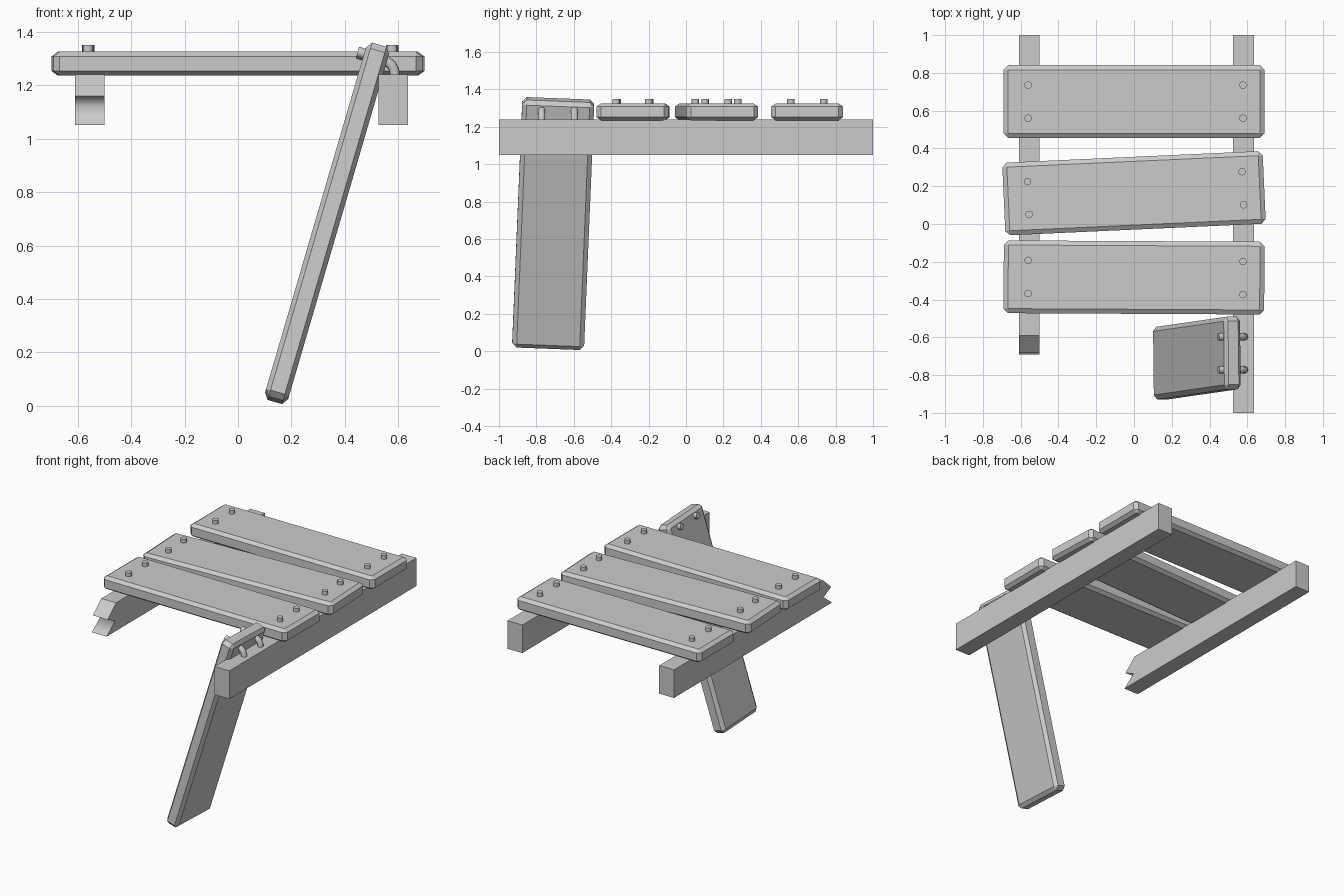
import bpy, bmesh
from math import radians
from mathutils import Matrix, Vector

if "Cube" in bpy.data.objects:
    bpy.data.objects.remove(bpy.data.objects["Cube"])


def add_object(name, bm, matrix=Matrix()):
    bmesh.ops.recalc_face_normals(bm, faces=bm.faces)
    mesh = bpy.data.meshes.new(name)
    bm.to_mesh(mesh)
    bm.free()
    obj = bpy.data.objects.new(name, mesh)
    bpy.context.collection.objects.link(obj)
    obj.matrix_world = matrix
    return obj


def rail(name, x0, x1, profile):
    """Extrude a (y, z) side profile from x0 to x1."""
    bm = bmesh.new()
    face = bm.faces.new([bm.verts.new((x0, y, z)) for y, z in profile])
    geo = bmesh.ops.extrude_face_region(bm, geom=[face])["geom"]
    bmesh.ops.translate(bm, vec=(x1 - x0, 0, 0),
                        verts=[v for v in geo if isinstance(v, bmesh.types.BMVert)])
    return add_object(name, bm)


def plank(name, matrix):
    """Chamfered board; the chamfer is a little flatter in z."""
    squash = 1.4
    bm = bmesh.new()
    bmesh.ops.create_cube(bm, size=1)
    bmesh.ops.scale(bm, vec=(1.38, 0.385, 0.09 * squash), verts=bm.verts)
    bmesh.ops.bevel(bm, geom=bm.edges[:], offset=0.024, segments=1, affect='EDGES')
    bmesh.ops.scale(bm, vec=(1, 1, 1 / squash), verts=bm.verts)
    return add_object(name, bm, matrix)


def bolt(name, matrix, x, y):
    """Short round peg poking out of a board's upper face."""
    bm = bmesh.new()
    bmesh.ops.create_cone(bm, cap_ends=True, segments=10, radius1=0.02,
                          radius2=0.02, depth=0.05)
    for f in bm.faces:
        f.smooth = len(f.verts) == 4
    return add_object(name, bm, matrix @ Matrix.Translation((x, y, 0.045)))


# Side rails: one whole, one with a splintered front end
rail("right_rail", 0.525, 0.635, [(-1, 1.05), (1, 1.05), (1, 1.24), (-1, 1.24)])
broken = rail("broken_left_rail", -0.61, -0.5,
              [(1, 1.05), (1, 1.24), (-0.59, 1.24), (-0.68, 1.16), (-0.60, 1.12), (-0.69, 1.05)])
for p in broken.data.polygons:
    p.use_smooth = len(p.vertices) == 4 and p.center.y < -0.6 and p.center.z < 1.16

# Steps with four bolts each
for i, (y, turn) in enumerate([(0.648, 0), (0.163, 2.6), (-0.283, -0.3)], 1):
    m = Matrix.Translation((0, y, 1.28)) @ Matrix.Rotation(radians(turn), 4, 'Z')
    plank(f"step_{i}", m)
    for x in (-0.56, 0.577):
        for side in (-1, 1):
            bolt(f"step_{i}_bolt", m, x, side * 0.0875)

# Loose plank hanging from the right rail
m = (Matrix.Translation((0.333, -0.71, 0.683))
     @ Matrix.Rotation(radians(-73.7), 4, 'Y') @ Matrix.Rotation(radians(2.3), 4, 'Z'))
plank("hanging_plank", m)
for side in (-1, 1):
    bolt("hanging_plank_bolt", m, 0.645, side * 0.0875)
    # Bent nail from the plank's back down into the rail
    y = (m @ Vector((0.645, side * 0.0875, -0.045))).y
    curve = bpy.data.curves.new("bent_nail", 'CURVE')
    curve.dimensions = '3D'
    curve.bevel_depth = 0.019
    curve.bevel_resolution = 2
    curve.use_fill_caps = True
    spline = curve.splines.new('POLY')
    path = [(0.53, 1.297), (0.556, 1.289), (0.573, 1.277), (0.584, 1.258), (0.587, 1.225)]
    spline.points.add(len(path) - 1)
    for pt, (x, z) in zip(spline.points, path):
        pt.co = (x, y, z, 1)
    bpy.context.collection.objects.link(bpy.data.objects.new("bent_nail", curve))
